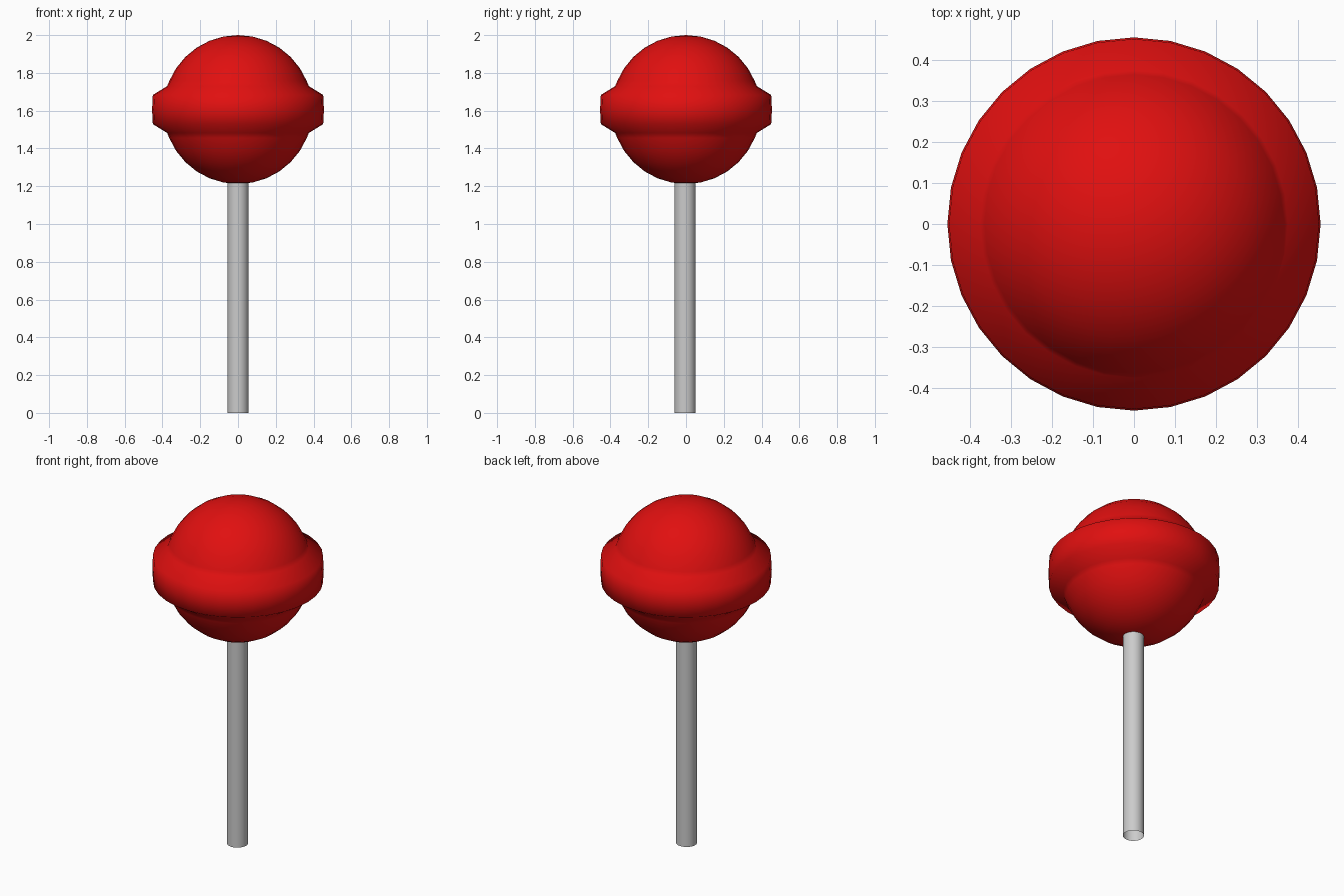
import bpy, bmesh
from math import sin, cos, pi, radians

if "Cube" in bpy.data.objects:
    bpy.data.objects.remove(bpy.data.objects["Cube"])

SIDES = 32


def lathe(name, profile, color=None, y=0.0):
    """Revolve (radius, z) points about z; zero radius makes a pole."""
    bm = bmesh.new()
    rings = []
    for r, z in profile:
        n = 1 if r < 1e-5 else SIDES
        rings.append([bm.verts.new((r * cos(2 * pi * i / SIDES),
                                    r * sin(2 * pi * i / SIDES), z)) for i in range(n)])
    for a, b in zip(rings, rings[1:]):
        for i in range(SIDES):
            j = (i + 1) % SIDES
            quad = [a[i % len(a)], a[j % len(a)], b[j % len(b)], b[i % len(b)]]
            bm.faces.new(list(dict.fromkeys(quad)))
    for f in bm.faces:
        f.smooth = True
    mesh = bpy.data.meshes.new(name)
    bm.to_mesh(mesh)
    bm.free()
    obj = bpy.data.objects.new(name, mesh)
    obj.location.y = y
    bpy.context.collection.objects.link(obj)
    if color:
        mat = bpy.data.materials.new(name + "_material")
        mat.diffuse_color = color
        mat.use_nodes = True
        mat.node_tree.nodes["Principled BSDF"].inputs["Base Color"].default_value = mat.diffuse_color
        mesh.materials.append(mat)
    return obj


# Candy ball with a raised band around its equator
R, CZ = 0.394, 1.606
step = radians(11.25)
cap = [(R * sin(k * step), R * cos(k * step)) for k in range(7)]
upper = cap + [(0.375, 0.124), (0.451, 0.077)]
half = [(r, -z) for r, z in upper]
profile = half + [(0.455, 0.0)] + upper[::-1]
lathe("candy", [(r, CZ + z) for r, z in profile], (0.75, 0.005, 0.005, 1))

# Hollow stick, open at the bottom
lathe("stick", [(0.056, 0.0), (0.056, 1.23)], y=-0.005)
